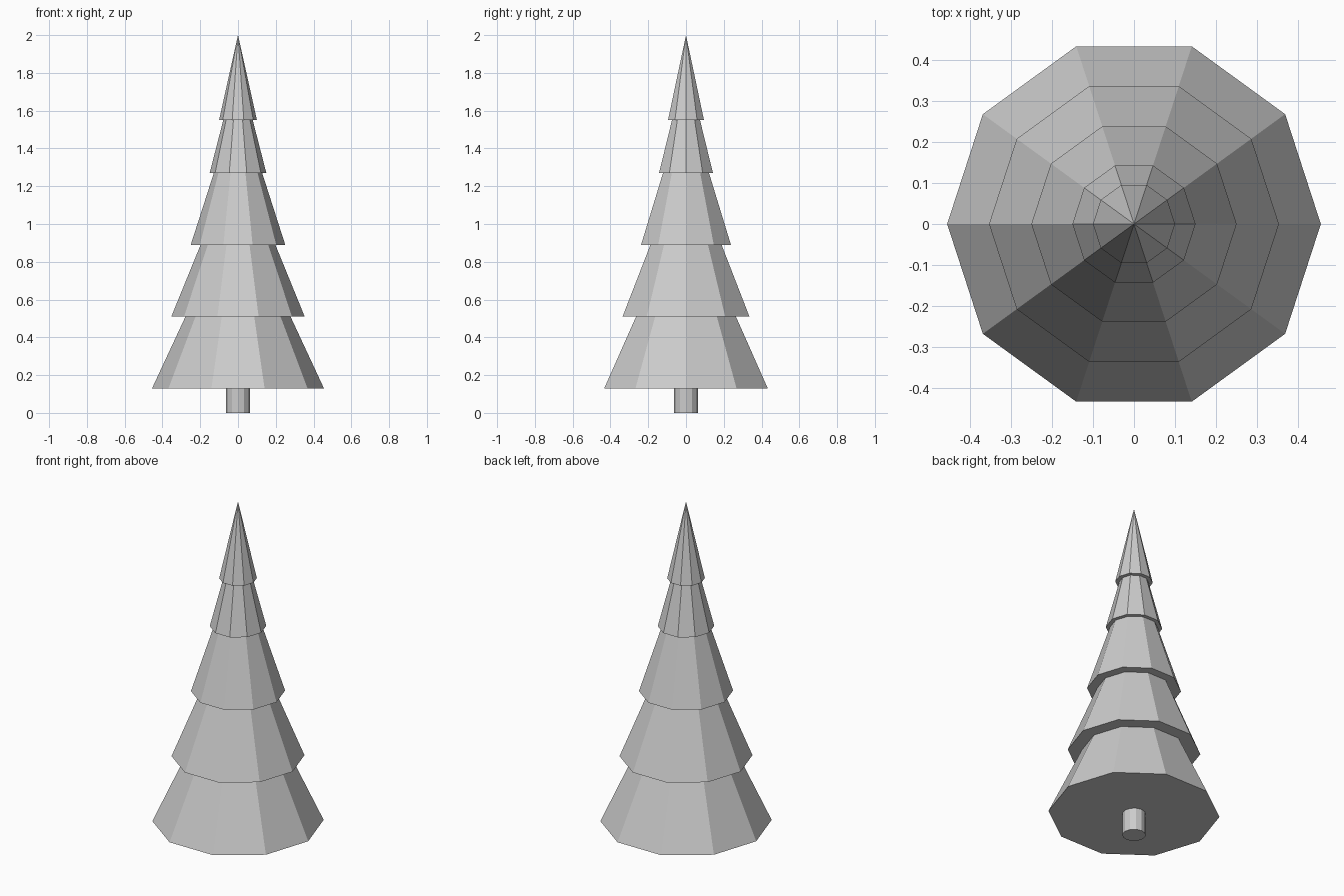
import bpy
import bmesh
from math import sin, cos, pi

if "Cube" in bpy.data.objects:
    bpy.data.objects.remove(bpy.data.objects["Cube"])


def lathe(name, profile, sides):
    """Revolve (radius, z) points around z; end rings are capped, radius 0 is a tip."""
    bm = bmesh.new()
    rings = []
    for r, z in profile:
        if r == 0:
            rings.append([bm.verts.new((0, 0, z))] * sides)
        else:
            rings.append([bm.verts.new((r * cos(2 * pi * i / sides),
                                        r * sin(2 * pi * i / sides), z))
                          for i in range(sides)])
    for a, b in zip(rings, rings[1:]):
        for i in range(sides):
            j = (i + 1) % sides
            corners = [a[i], a[j], b[j], b[i]]
            bm.faces.new(list(dict.fromkeys(corners)))
    for ring, (r, z) in ((rings[0], profile[0]), (rings[-1], profile[-1])):
        if r > 0:
            bm.faces.new(ring)
    bmesh.ops.recalc_face_normals(bm, faces=bm.faces)
    mesh = bpy.data.meshes.new(name)
    bm.to_mesh(mesh)
    bm.free()
    obj = bpy.data.objects.new(name, mesh)
    bpy.context.collection.objects.link(obj)
    return obj


# Trunk, reaching slightly into the lowest tier
lathe("trunk", [(0.0625, 0), (0.0625, 0.16)], 12)

# Foliage tiers: bottom radius, bottom z, top radius, top z
tiers = [
    (0.455, 0.13, 0.278, 0.51),
    (0.353, 0.51, 0.198, 0.89),
    (0.25, 0.89, 0.128, 1.27),
    (0.15, 1.27, 0.078, 1.55),
    (0.10, 1.55, 0, 2.0),
]
profile = []
for r0, z0, r1, z1 in tiers:
    profile += [(r0, z0), (r1, z1)]
lathe("foliage", profile, 10)
